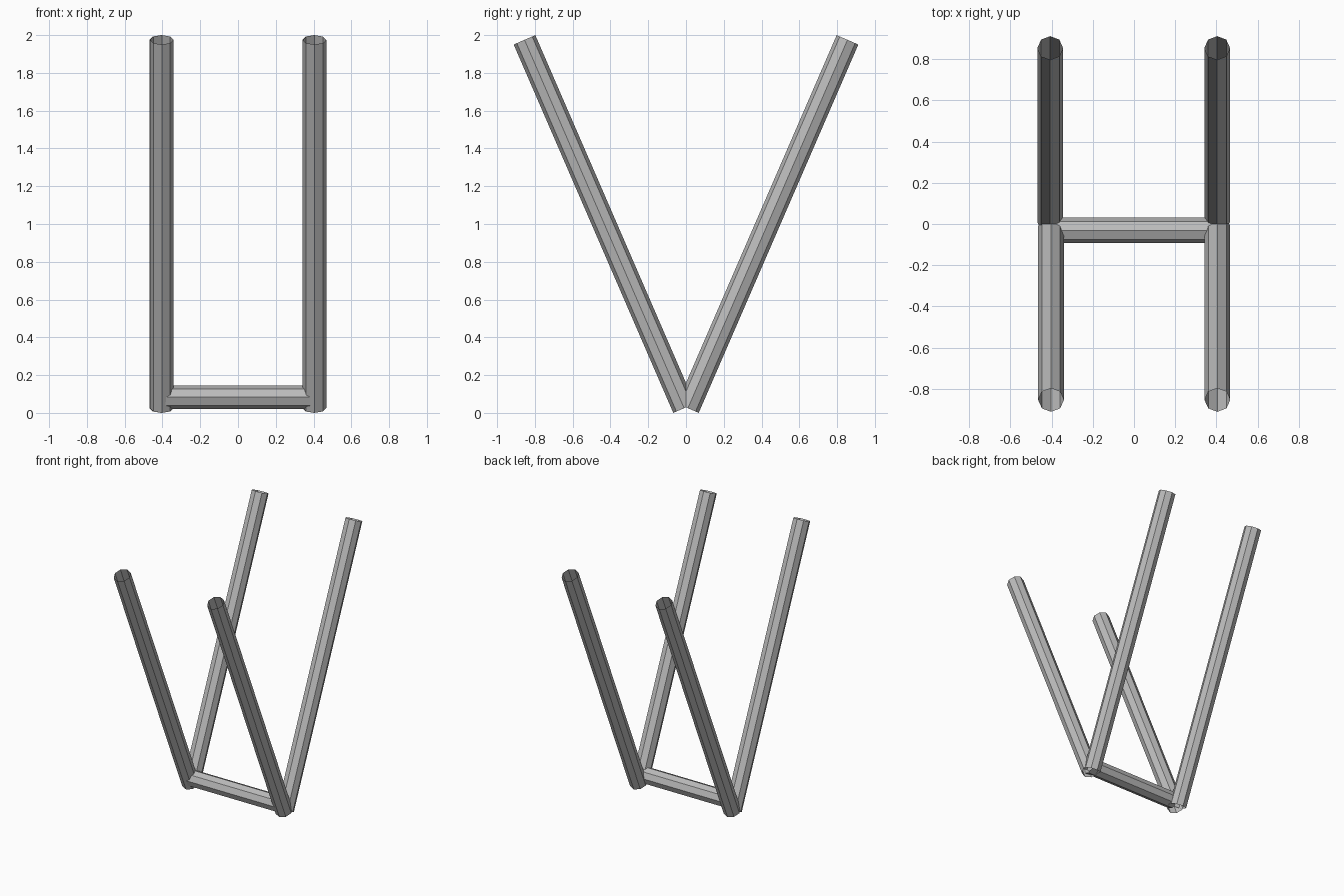
import bpy
from mathutils import Vector

if "Cube" in bpy.data.objects:
    bpy.data.objects.remove(bpy.data.objects["Cube"])

RADIUS = 0.0625
SIDES = 8

grey = bpy.data.materials.new("grey metal")
grey.diffuse_color = (0.5, 0.5, 0.5, 1)
grey.use_nodes = True
grey.node_tree.nodes["Principled BSDF"].inputs["Base Color"].default_value = grey.diffuse_color


def tube(name, start, end):
    """Open eight-sided tube between two points, with one corner facing sideways."""
    start, end = Vector(start), Vector(end)
    axis = end - start
    bpy.ops.mesh.primitive_cylinder_add(
        vertices=SIDES, radius=RADIUS, depth=axis.length,
        end_fill_type='NOTHING', location=(start + end) / 2)
    obj = bpy.context.object
    obj.name = name
    obj.rotation_mode = 'QUATERNION'
    obj.rotation_quaternion = Vector((0, 0, 1)).rotation_difference(axis)
    obj.data.materials.append(grey)
    return obj


# Four poles, splayed into a V to the front and back
poles = [("front_left_pole", -0.403, -1), ("front_right_pole", 0.405, -1),
         ("back_left_pole", -0.407, 1), ("back_right_pole", 0.404, 1)]
for name, x, side in poles:
    tube(name, (x, side * 0.01, 0.025), (x, side * 0.855, 1.975))

# Crossbar joining the two front poles near the floor
tube("crossbar", (-0.39, -0.031, 0.083), (0.405, -0.031, 0.083))
